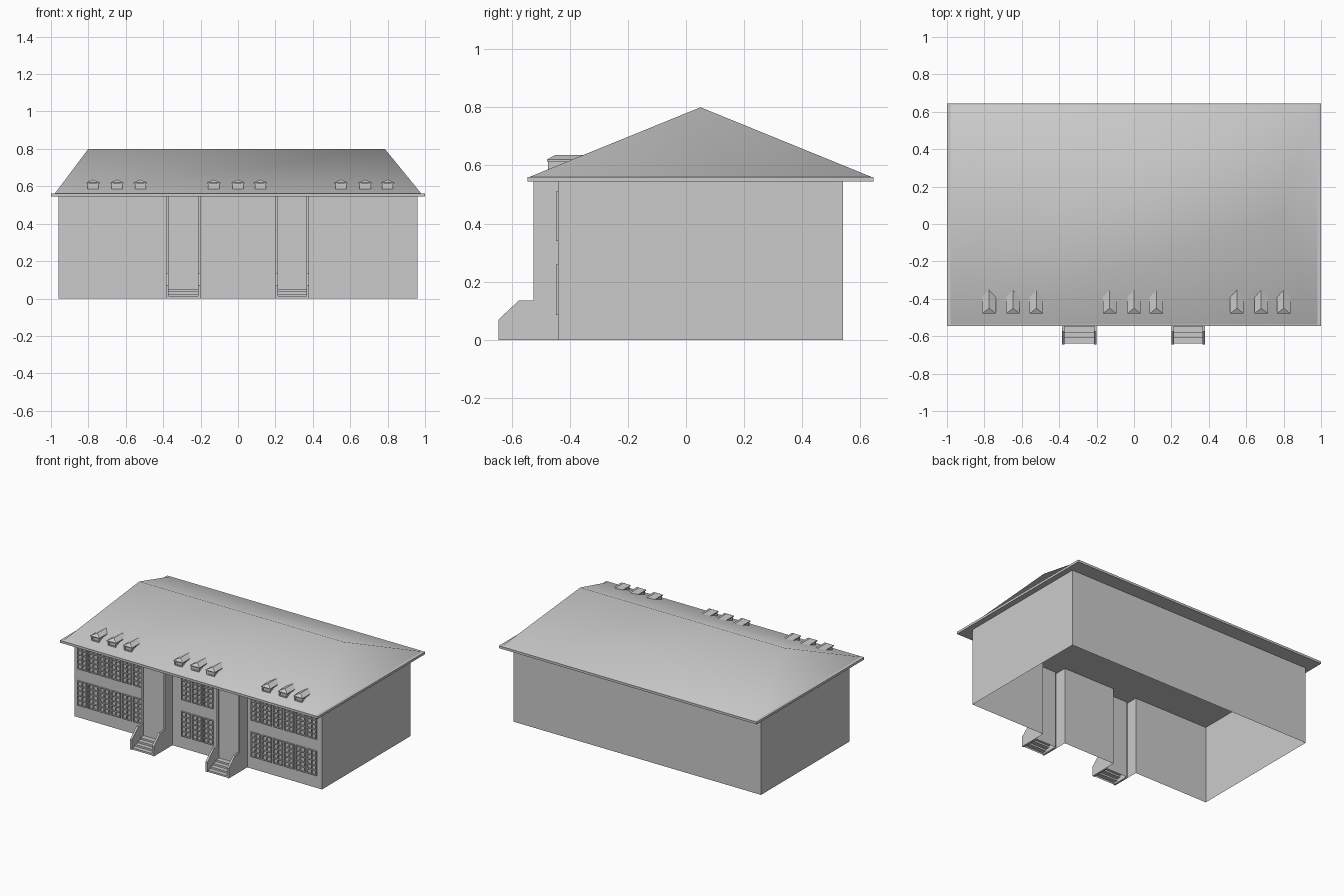
import bpy

if "Cube" in bpy.data.objects:
    bpy.data.objects.remove(bpy.data.objects["Cube"])

def mesh_obj(name, verts, faces):
    me = bpy.data.meshes.new(name)
    me.from_pydata(verts, [], faces)
    me.update()
    ob = bpy.data.objects.new(name, me)
    bpy.context.collection.objects.link(ob)
    return ob

def add_box(v, f, x0, x1, y0, y1, z0, z1):
    n = len(v)
    v += [(x, y, z) for z in (z0, z1) for x, y in ((x0, y0), (x1, y0), (x1, y1), (x0, y1))]
    f += [tuple(n + i for i in q) for q in
          ((3, 2, 1, 0), (4, 5, 6, 7), (0, 1, 5, 4), (1, 2, 6, 5), (2, 3, 7, 6), (3, 0, 4, 7))]

def add_prism(v, f, prof, x0, x1):
    # (y, z) profile extruded along x
    n, k = len(v), len(prof)
    v += [(x, y, z) for x in (x0, x1) for y, z in prof]
    f.append(tuple(range(n + k - 1, n - 1, -1)))
    f.append(tuple(range(n + k, n + 2 * k)))
    f += [(n + i, n + (i + 1) % k, n + k + (i + 1) % k, n + k + i) for i in range(k)]

WALL, TOWER, BACK, TOP = -0.44, -0.525, 0.54, 0.545
TOWERS = ((-0.385, -0.2), (0.2, 0.38))

# Wall shell: open below, with two entrance bays pushed out
plan = [(-0.96, WALL)]
for a, b in TOWERS:
    j = 0.014
    plan += [(a, WALL), (a, TOWER), (a + j, TOWER), (a + j, TOWER + 0.01),
             (b - j, TOWER + 0.01), (b - j, TOWER), (b, TOWER), (b, WALL)]
plan += [(0.96, WALL), (0.96, BACK), (-0.96, BACK)]
k = len(plan)
mesh_obj("walls", [(x, y, z) for z in (0, TOP) for x, y in plan],
         [(i, (i + 1) % k, k + (i + 1) % k, k + i) for i in range(k)])

# Eave slab
v, f = [], []
add_box(v, f, -1, 1, -0.545, 0.645, TOP, 0.561)
mesh_obj("eaves", v, f)

# Hipped roof, smooth shaded
roof = mesh_obj("roof",
    [(-0.98, -0.537, 0.561), (0.98, -0.537, 0.561), (0.98, 0.637, 0.561),
     (-0.98, 0.637, 0.561), (-0.80, 0.05, 0.80), (0.785, 0.05, 0.80)],
    [(0, 1, 5, 4), (1, 2, 5), (2, 3, 4, 5), (3, 0, 4)])
for p in roof.data.polygons:
    p.use_smooth = True

# Window lattices: two columns by five rows of panes
v, f = [], []
t, pitch, width = 0.007, 0.087, 0.074
for start, count in ((-0.935, 6), (-0.13, 3), (0.41, 6)):
    for i in range(count):
        x = start + i * pitch
        for z0, z1 in ((0.085, 0.26), (0.34, 0.51)):
            for c in range(3):
                a = x + c * (width - t) / 2
                add_box(v, f, a, a + t, -0.448, WALL, z0, z1)
            for r in range(6):
                b = z0 + r * (z1 - z0 - t) / 5
                add_box(v, f, x, x + width, -0.448, WALL, b, b + t)
mesh_obj("window_lattices", v, f)

# Entrance stairs with sloped cheek walls
cheek = [(-0.645, 0), (TOWER, 0), (TOWER, 0.135), (-0.575, 0.135), (-0.645, 0.07)]
for n, (a, b) in enumerate(TOWERS):
    v, f = [], []
    add_prism(v, f, cheek, a, a + 0.014)
    add_prism(v, f, cheek, b - 0.014, b)
    mesh_obj(f"stair_cheeks_{n}", v, f)
    line = []
    for s in range(4):
        y = -0.64 + s * 0.03
        line += [(y, s * 0.0125), (y, (s + 1) * 0.0125)]
    line.append((TOWER + 0.01, 0.05))
    k = len(line)
    mesh_obj(f"steps_{n}",
             [(x, y, z) for x in (a + 0.014, b - 0.014) for y, z in line],
             [(i, k + i, k + i + 1, i + 1) for i in range(k - 1)])

# Dormers: body with framed front and a small hipped roof
for n, x in enumerate((-0.775, -0.647, -0.522, -0.13, 0, 0.12, 0.55, 0.68, 0.80)):
    v, f = [], []
    add_prism(v, f, [(-0.47, 0.587), (-0.40, 0.616), (-0.47, 0.616)], x - 0.028, x + 0.028)
    for s in (-1, 1):
        add_box(v, f, x + s * 0.026 - 0.004, x + s * 0.026 + 0.004, -0.475, -0.468, 0.585, 0.616)
    add_box(v, f, x - 0.03, x + 0.03, -0.475, -0.468, 0.585, 0.592)
    mesh_obj(f"dormer_{n}", v, f)
    w = 0.036
    mesh_obj(f"dormer_roof_{n}",
        [(x - w, -0.479, 0.614), (x + w, -0.479, 0.614), (x + w, -0.40, 0.614), (x - w, -0.40, 0.614),
         (x - w, -0.479, 0.62), (x + w, -0.479, 0.62), (x + w, -0.388, 0.62), (x - w, -0.388, 0.62),
         (x, -0.45, 0.636), (x, -0.348, 0.636)],
        [(3, 2, 1, 0), (0, 1, 5, 4), (1, 2, 6, 5), (3, 0, 4, 7),
         (4, 5, 8), (5, 6, 9, 8), (7, 4, 8, 9)])
